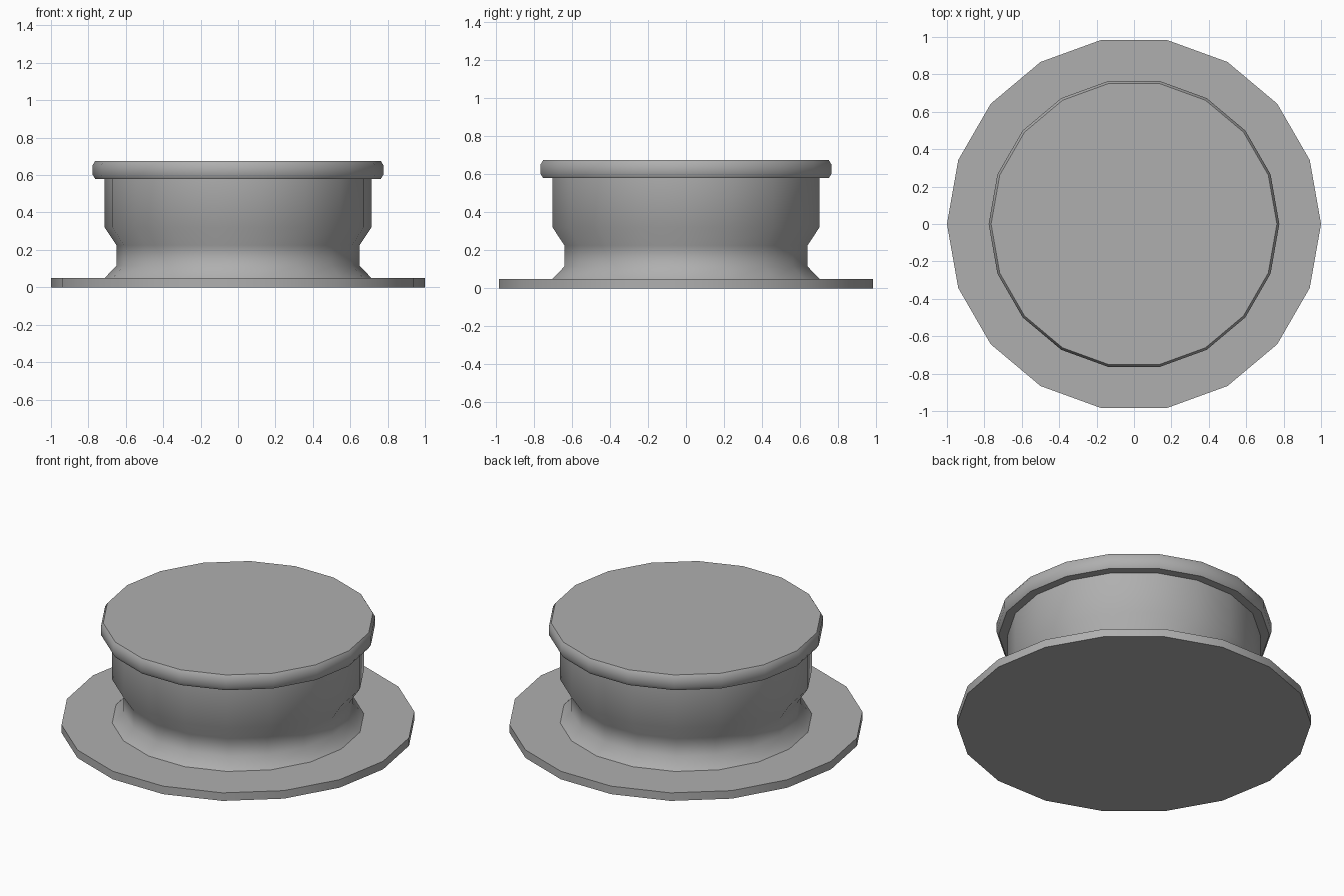
import bpy, bmesh
from math import cos, sin, pi, radians

if "Cube" in bpy.data.objects:
    bpy.data.objects.remove(bpy.data.objects["Cube"])

SIDES = 18

# Mid grey shared by all parts
grey = bpy.data.materials.new("mid_grey")
grey.diffuse_color = (0.43, 0.43, 0.43, 1)
grey.use_nodes = True
grey.node_tree.nodes["Principled BSDF"].inputs["Base Color"].default_value = grey.diffuse_color


def lathe(name, profile, cap_bottom=False, cap_top=False, angle=55):
    """Revolve (radius, z) points from bottom to top around z."""
    bm = bmesh.new()
    rings = [[bm.verts.new((r * cos(2 * pi * i / SIDES), r * sin(2 * pi * i / SIDES), z))
              for i in range(SIDES)] for r, z in profile]
    for lo, hi in zip(rings, rings[1:]):
        for i in range(SIDES):
            j = (i + 1) % SIDES
            bm.faces.new((lo[i], lo[j], hi[j], hi[i]))
    if cap_bottom:
        bm.faces.new(rings[0][::-1])
    if cap_top:
        bm.faces.new(rings[-1])
    mesh = bpy.data.meshes.new(name)
    bm.to_mesh(mesh)
    bm.free()
    mesh.materials.append(grey)
    obj = bpy.data.objects.new(name, mesh)
    bpy.context.collection.objects.link(obj)
    bpy.ops.object.select_all(action='DESELECT')
    obj.select_set(True)
    bpy.context.view_layer.objects.active = obj
    bpy.ops.object.shade_smooth_by_angle(angle=radians(angle))
    return obj


# Thin flange; its top meets the foot of the body
lathe("base_flange", [(1, 0), (1, 0.05), (0.713, 0.05)], cap_bottom=True, angle=40)

# Waisted body: flared foot, narrow neck, wide drum
lathe("waisted_body", [(0.713, 0.05), (0.65, 0.115), (0.65, 0.225),
                       (0.713, 0.32), (0.713, 0.58)])

# Overhanging lid with softened rim
lathe("lid", [(0.713, 0.58), (0.764, 0.58), (0.777, 0.602), (0.777, 0.653),
              (0.764, 0.675)], cap_top=True, angle=45)
